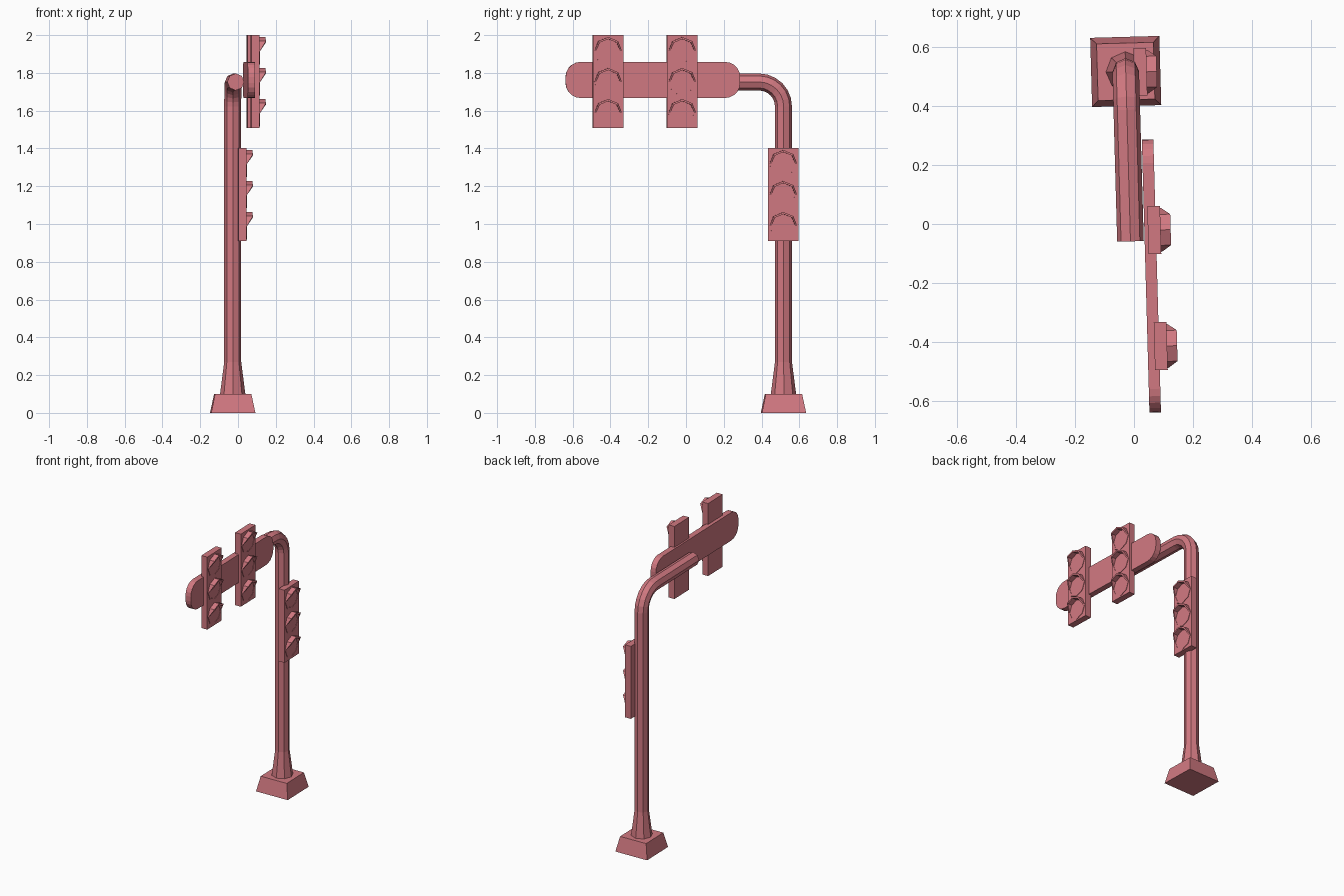
import bpy, bmesh
from math import sin, cos, pi, radians
from mathutils import Matrix, Vector

if "Cube" in bpy.data.objects:
    bpy.data.objects.remove(bpy.data.objects["Cube"])

# The whole signal is turned slightly around its pole
ROOT = Matrix.Translation((-0.028, 0.516, 0)) @ Matrix.Rotation(radians(1.6), 4, 'Z')
SIDES = 8

paint = bpy.data.materials.new("red_paint")
paint.diffuse_color = (0.64, 0.19, 0.22, 1)
paint.use_nodes = True
paint.node_tree.nodes["Principled BSDF"].inputs["Base Color"].default_value = paint.diffuse_color


def make_mesh(name, bm):
    bmesh.ops.recalc_face_normals(bm, faces=bm.faces)
    me = bpy.data.meshes.new(name)
    bm.to_mesh(me)
    bm.free()
    me.materials.append(paint)
    return me


def place(name, me, offset=(0, 0, 0)):
    ob = bpy.data.objects.new(name, me)
    bpy.context.collection.objects.link(ob)
    ob.matrix_world = ROOT @ Matrix.Translation(offset)
    return ob


def loft(bm, rings, closed=False):
    """Join rings of points with quads; cap both ends unless closed on itself."""
    vs = [[bm.verts.new(p) for p in r] for r in rings]
    n = len(vs[0])
    pairs = list(zip(vs, vs[1:])) + ([(vs[-1], vs[0])] if closed else [])
    for a, b in pairs:
        for i in range(n):
            j = (i + 1) % n
            bm.faces.new((a[i], a[j], b[j], b[i]))
    if not closed:
        bm.faces.new(vs[0])
        bm.faces.new(vs[-1])


def rect(h, z):
    return [(-h, -h, z), (h, -h, z), (h, h, z), (-h, h, z)]


# Foot: tapered square block
bm = bmesh.new()
loft(bm, [rect(0.117, 0), rect(0.096, 0.1)])
place("foot_block", make_mesh("foot_block", bm))

# Pole: flared bottom, straight shaft, bend and arm in one sweep
R, BEND_Z, TUBE = 0.13, 1.622, 0.045
path = [(0, 0.1, 0, 0.067), (0, 0.27, 0, TUBE)]
for k in range(7):
    a = k * pi / 12
    path.append((-R + R * cos(a), BEND_Z + R * sin(a), a, TUBE))
path.append((-0.575, BEND_Z + R, pi / 2, TUBE))
rings = []
for y, z, a, r in path:
    ring = []
    for i in range(SIDES):
        t = 2 * pi * i / SIDES
        ring.append((r * cos(t), y + r * sin(t) * cos(a), z + r * sin(t) * sin(a)))
    rings.append(ring)
bm = bmesh.new()
loft(bm, rings)
place("pole_and_arm", make_mesh("pole_and_arm", bm))

# Backing board: rounded rectangle plate
y0, y1, z0, z1, cr = -1.156, -0.232, 1.667, 1.858, 0.08
outline = []
for q, (cy, cz) in enumerate([(y1 - cr, z1 - cr), (y0 + cr, z1 - cr),
                              (y0 + cr, z0 + cr), (y1 - cr, z0 + cr)]):
    for k in range(6):
        a = (q + k / 5) * pi / 2
        outline.append((cy + cr * cos(a), cz + cr * sin(a)))
bm = bmesh.new()
loft(bm, [[(x, y, z) for y, z in outline] for x in (0.048, 0.087)])
place("backing_board", make_mesh("backing_board", bm))

# Signal head: box with three hooded lamps, origin at the bottom of its back
W, H, D = 0.081, 0.493, 0.043
bm = bmesh.new()
loft(bm, [[(x, -W, 0), (x, W, 0), (x, W, H), (x, -W, H)] for x in (0, D)])
for k in range(3):
    cz = H * (k + 0.5) / 3 - 0.002

    def ring(r, front):
        pts = []
        for i in range(SIDES):
            t = 2 * pi * i / SIDES
            # hood sticks out over the upper lamp and fades to a thin rim
            depth = (0.034 if sin(t) > 0.1 else 0.003) if front else 0
            pts.append((D + depth, r * cos(t), cz + r * sin(t)))
        return pts

    loft(bm, [ring(0.074, False), ring(0.074, True),
              ring(0.063, True), ring(0.063, False)], closed=True)
    # lamp lens
    bm.faces.new([bm.verts.new(Vector(p) + Vector((0.001, 0, 0)))
                  for p in ring(0.063, False)])
head = make_mesh("signal_head", bm)

place("signal_head_pole", head, (0.028, -0.003, 0.909))
place("signal_head_inner", head, (0.060, -0.539, 1.507))
place("signal_head_outer", head, (0.071, -0.932, 1.507))
